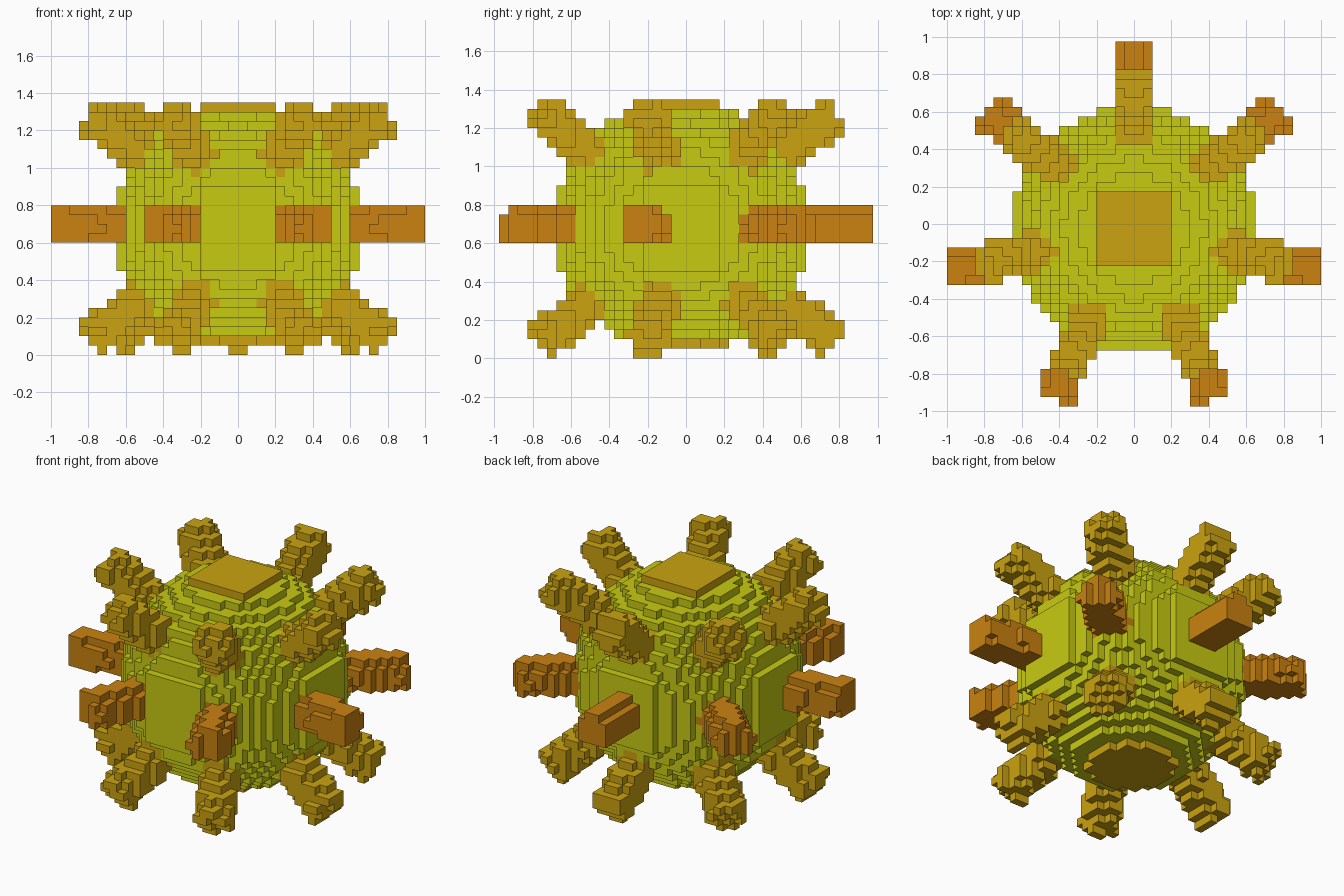
import bpy, bmesh, math
from mathutils import Vector

if "Cube" in bpy.data.objects:
    bpy.data.objects.remove(bpy.data.objects["Cube"])

V = 0.05                              # size of one block
CENTRE = Vector((0, -0.025, 0.685))
BALL_R, SPIKE_R, SPIKE_LEN = 0.66, 0.11, 1.012
TILT = math.radians(36.4)


def material(name, rgb):
    m = bpy.data.materials.new(name)
    m.diffuse_color = (*rgb, 1)
    m.use_nodes = True
    m.node_tree.nodes["Principled BSDF"].inputs["Base Color"].default_value = m.diffuse_color
    return m


lime = material("lime", (0.578, 0.597, 0.006))
gold = material("gold", (0.597, 0.366, 0.005))
orange = material("orange", (0.590, 0.223, 0.005))


def cell_centre(c):
    # block grid: x and z edges on multiples of V, y edges shifted half a block
    return Vector(((c[0] + 0.5) * V, c[1] * V, (c[2] + 0.5) * V))


def spike_directions(tilt):
    for k in range(7):
        a = math.pi / 2 + k * math.tau / 7
        yield Vector((math.cos(a) * math.cos(tilt),
                      math.sin(a) * math.cos(tilt), math.sin(tilt)))


rings = {"middle_spikes": list(spike_directions(0)),
         "upper_spikes": list(spike_directions(TILT)),
         "lower_spikes": list(spike_directions(-TILT))}


def is_spike(p, axis):
    t = p.dot(axis)
    return 0.52 < t < SPIKE_LEN and (p - axis * t).length < SPIKE_R


def is_ball(p):
    if p.length < BALL_R:
        return True
    # flat square plates on the six sides of the ball
    s = sorted(abs(v) for v in p)
    return s[2] < 0.645 and s[1] < 0.213


def part_at(c):
    p = cell_centre(c) - CENTRE
    if p.length > 1.1:
        return None
    for name, axes in rings.items():
        if any(is_spike(p, a) for a in axes):
            return name
    if is_ball(p):
        return "top_and_bottom_caps" if c[2] >= 26 or c[2] <= 1 else "ball_body"
    return None


cells = {}
for i in range(-20, 20):
    for j in range(-19, 20):
        for k in range(0, 28):
            part = part_at((i, j, k))
            if part:
                cells[(i, j, k)] = part


def build(name, mat):
    # outer faces of every block in the part, sharing corners
    bm = bmesh.new()
    verts = {}

    def corner(key):
        if key not in verts:
            verts[key] = bm.verts.new((key[0] * V, (key[1] - 0.5) * V, key[2] * V))
        return verts[key]

    for c, part in cells.items():
        if part != name:
            continue
        for ax in range(3):
            for side in (0, 1):
                n = list(c)
                n[ax] += 1 if side else -1
                if tuple(n) in cells:
                    continue
                u, w = (ax + 1) % 3, (ax + 2) % 3
                quad = []
                for du, dw in ((0, 0), (1, 0), (1, 1), (0, 1)):
                    q = list(c)
                    q[ax] += side
                    q[u] += du
                    q[w] += dw
                    quad.append(corner(tuple(q)))
                bm.faces.new(quad if side else quad[::-1])
    me = bpy.data.meshes.new(name)
    bm.to_mesh(me)
    bm.free()
    me.materials.append(mat)
    bpy.context.collection.objects.link(bpy.data.objects.new(name, me))


build("ball_body", lime)
build("top_and_bottom_caps", gold)
build("middle_spikes", orange)
build("upper_spikes", gold)
build("lower_spikes", gold)
